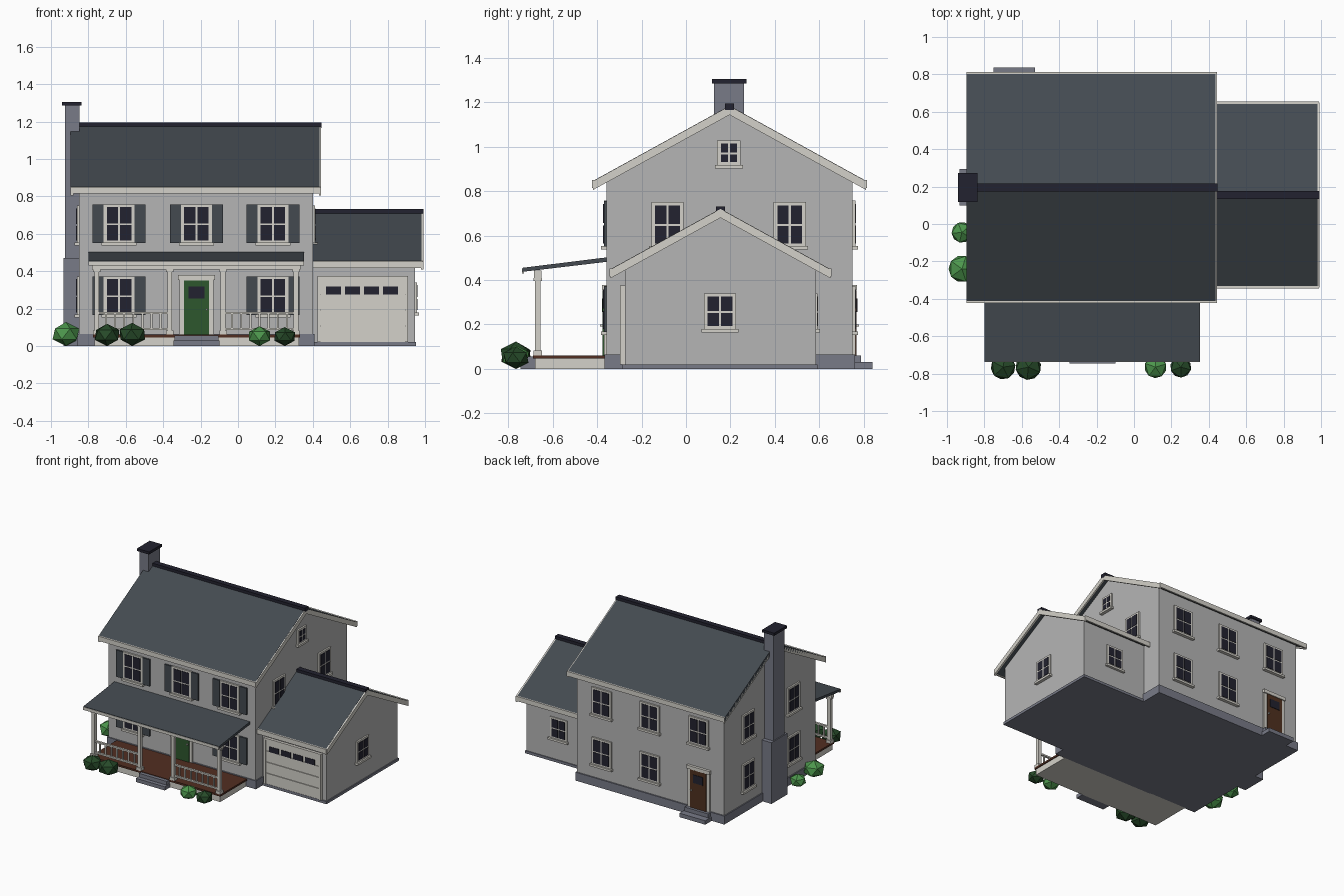
import bpy, bmesh
from mathutils import Matrix, Vector

if "Cube" in bpy.data.objects:
    bpy.data.objects.remove(bpy.data.objects["Cube"])


def material(name, rgb):
    m = bpy.data.materials.new(name)
    lin = [c / 12.92 if c <= 0.04045 else ((c + 0.055) / 1.055) ** 2.4 for c in rgb]
    m.diffuse_color = (*lin, 1)
    m.use_nodes = True
    m.node_tree.nodes["Principled BSDF"].inputs["Base Color"].default_value = m.diffuse_color
    return m


WALL = material("siding grey", (0.71, 0.71, 0.71))
TRIM = material("trim white", (0.83, 0.82, 0.79))
ROOF = material("slate", (0.265, 0.29, 0.315))
DARK = material("glass black", (0.135, 0.135, 0.185))
STONE = material("stone grey", (0.47, 0.48, 0.53))
GREEN = material("door green", (0.18, 0.34, 0.18))
DECK = material("deck brown", (0.32, 0.18, 0.13))
BROWN = material("door brown", (0.31, 0.19, 0.12))
LEAF = material("light leaf", (0.30, 0.59, 0.30))
BUSH = material("dark leaf", (0.15, 0.29, 0.16))


def finish(name, bm, mats):
    bmesh.ops.recalc_face_normals(bm, faces=bm.faces)
    me = bpy.data.meshes.new(name)
    bm.to_mesh(me)
    bm.free()
    for m in mats:
        me.materials.append(m)
    ob = bpy.data.objects.new(name, me)
    bpy.context.collection.objects.link(ob)
    return ob


def boxes(name, items):
    """One object from (low corner, high corner, material) boxes."""
    bm, mats = bmesh.new(), []
    for a, b, m in items:
        if m not in mats:
            mats.append(m)
        a, b = Vector(a), Vector(b)
        size = [abs(v) for v in b - a]
        mat = Matrix.Translation((a + b) / 2) @ Matrix.Diagonal((*size, 1))
        before = set(bm.faces)
        bmesh.ops.create_cube(bm, size=1, matrix=mat)
        for f in set(bm.faces) - before:
            f.material_index = mats.index(m)
    return finish(name, bm, mats)


def extrude_x(name, profile, x0, x1, mat):
    """Side profile (y, z) swept along x."""
    bm = bmesh.new()
    face = bm.faces.new([bm.verts.new((x0, y, z)) for y, z in profile])
    new = bmesh.ops.extrude_face_region(bm, geom=[face])["geom"]
    verts = [v for v in new if isinstance(v, bmesh.types.BMVert)]
    bmesh.ops.translate(bm, vec=(x1 - x0, 0, 0), verts=verts)
    return finish(name, bm, [mat])


# Wall faces: map (along, outward, z) to world
HX0, HX1, HY0, HY1 = -0.85, 0.40, -0.358, 0.75
GX1, GY0, GY1 = 0.945, -0.28, 0.58
FACES = {
    "front": lambda u, d, z: (u, HY0 - d, z),
    "back": lambda u, d, z: (u, HY1 + d, z),
    "right": lambda u, d, z: (HX1 + d, u, z),
    "left": lambda u, d, z: (HX0 - d, u, z),
    "garage_front": lambda u, d, z: (u, GY0 - d, z),
    "garage_back": lambda u, d, z: (u, GY1 + d, z),
    "garage_right": lambda u, d, z: (GX1 + d, u, z),
}


def on_wall(name, face, items):
    """Boxes given as (u0, u1, depth, z0, z1, material) on a wall face."""
    p = FACES[face]
    boxes(name, [(p(u0, -0.005, z0), p(u1, d, z1), m) for u0, u1, d, z0, z1, m in items])


def window(name, face, u, z0, z1, w=0.165, shutters=False):
    h, b, g = w / 2, 0.017, 0.005
    parts = [(u - h, u + h, 0.012, z0, z1, TRIM),
             (u - h - 0.01, u + h + 0.01, 0.024, z0 - 0.008, z0 + 0.008, TRIM)]
    zm = (z0 + z1) / 2
    for a, c in ((u - h + b, u - g), (u + g, u + h - b)):
        for lo, hi in ((z0 + b + 0.003, zm - g), (zm + g, z1 - b + 0.003)):
            parts.append((a, c, 0.015, lo, hi, DARK))
    if shutters:
        for s in (-1, 1):
            a, c = sorted((u + s * (h + 0.001), u + s * (h + 0.06)))
            parts.append((a, c, 0.012, z0 + 0.005, z1 - 0.002, ROOF))
    on_wall(name, face, parts)


def door(name, face, u, color):
    on_wall(name, face, [
        (u - 0.092, u + 0.092, 0.012, 0.06, 0.36, TRIM),
        (u - 0.098, u + 0.098, 0.02, 0.352, 0.378, TRIM),
        (u - 0.068, u + 0.068, 0.017, 0.06, 0.35, color),
        (u - 0.042, u + 0.042, 0.021, 0.255, 0.317, DARK),
        (u + 0.05, u + 0.06, 0.028, 0.19, 0.2, TRIM)])


def gable(name, x0, x1, yc, wall, eave, ridge, z0, slope, rakes, roof_x0):
    """Gabled body, chevron roof, barge boards, eave boards and ridge cap."""
    def chevron(half, top, t):
        low = top - half * slope
        return [(yc - half, low), (yc, top), (yc + half, low),
                (yc + half, low - t), (yc, top - t), (yc - half, low - t)]
    zw = ridge - 0.028
    low = zw - wall * slope
    extrude_x(name + "_walls", [(yc - wall, z0), (yc - wall, low), (yc, zw),
                                (yc + wall, low), (yc + wall, z0)], x0, x1, WALL)
    rx1 = x1 + 0.045
    extrude_x(name + "_roof", chevron(eave, ridge, 0.03), roof_x0, rx1 - 0.008, ROOF)
    for i, (a, b) in enumerate(rakes):
        extrude_x(f"{name}_barge_board_{i}", chevron(eave + 0.002, ridge - 0.001, 0.04), a, b, TRIM)
    ez = ridge - eave * slope
    boxes(name + "_eave_boards", [
        ((roof_x0, yc + s * (eave - 0.006), ez - 0.033),
         (rx1, yc + s * (eave + 0.006), ez + 0.003), TRIM) for s in (-1, 1)])
    boxes(name + "_ridge_cap", [((roof_x0 + 0.002, yc - 0.021, ridge - 0.02),
                                 (rx1 + 0.001, yc + 0.021, ridge + 0.01), DARK)])


# House and garage bodies
gable("house", HX0, HX1, 0.196, 0.554, 0.612, 1.184, 0.03, 0.55,
      [(-0.895, -0.88), (0.432, 0.445)], -0.895)
gable("garage", 0.39, GX1, 0.155, 0.43, 0.493, 0.721, 0.01, 0.55,
      [(0.978, 0.993)], 0.402)
boxes("foundation", [((-0.858, -0.366, 0), (0.408, 0.76, 0.064), STONE),
                     ((0.39, GY0 - 0.006, 0), (0.952, GY1 + 0.012, 0.02), STONE)])

# Windows
COLS = (-0.636, -0.222, 0.187)
for i, x in enumerate(COLS):
    window(f"front_upper_window_{i}", "front", x, 0.545, 0.757, shutters=True)
    window(f"back_upper_window_{i}", "back", x, 0.545, 0.757)
    if i != 1:
        window(f"front_lower_window_{i}", "front", x, 0.16, 0.372, shutters=True)
    if i > 0:
        window(f"back_lower_window_{i}", "back", x, 0.16, 0.372)
for i, y in enumerate((-0.083, 0.467)):
    window(f"right_window_{i}", "right", y, 0.545, 0.75, 0.145)
    window(f"left_upper_window_{i}", "left", y, 0.545, 0.75, 0.145)
    window(f"left_lower_window_{i}", "left", y, 0.16, 0.372, 0.145)
window("attic_window", "right", 0.193, 0.91, 1.028, 0.105)
window("garage_side_window", "garage_right", 0.153, 0.172, 0.34, 0.145)
window("garage_back_window", "garage_back", 0.67, 0.172, 0.34, 0.145)

# Doors
door("front_door", "front", -0.222, GREEN)
door("back_door", "back", -0.64, BROWN)
panels = [(0.425, 0.91, 0.004, 0.02, 0.372, TRIM)]
for k in range(4):
    panels.append((0.44, 0.893, 0.01, 0.024 + k * 0.085, 0.105 + k * 0.085, TRIM))
    panels.append((0.47 + k * 0.102, 0.55 + k * 0.102, 0.013, 0.275, 0.317, DARK))
for a, b in ((0.425, 0.44), (0.893, 0.91)):
    panels.append((a, b, 0.016, 0.02, 0.36, TRIM))
panels.append((0.425, 0.91, 0.016, 0.36, 0.375, TRIM))
on_wall("garage_door", "garage_front", panels)

# Chimney
boxes("chimney", [((-0.932, 0.10, 0), (-0.845, 0.294, 0.47), STONE),
                  ((-0.925, 0.127, 0.47), (-0.848, 0.262, 1.29), STONE),
                  ((-0.94, 0.117, 1.285), (-0.838, 0.272, 1.305), DARK)])

# Porch
boxes("porch_deck", [((-0.768, -0.68, 0), (0.325, -0.36, 0.046), TRIM),
                     ((-0.775, -0.688, 0.046), (0.332, -0.36, 0.06), DECK)])
extrude_x("porch_roof", [(-0.735, 0.455), (-0.355, 0.502), (-0.355, 0.482), (-0.735, 0.437)],
          -0.80, 0.353, ROOF)
boxes("porch_beam", [((-0.78, -0.683, 0.408), (0.335, -0.65, 0.443), TRIM),
                     ((-0.80, -0.738, 0.43), (0.353, -0.728, 0.452), TRIM)])
POSTS = (-0.755, -0.365, -0.08, 0.31)
boxes("porch_posts", [((x - w, -0.667 - w, a), (x + w, -0.667 + w, b), TRIM)
                      for x in POSTS
                      for w, a, b in ((0.013, 0.06, 0.42), (0.02, 0.06, 0.082), (0.019, 0.395, 0.41))])
rails = []
for a, b in (POSTS[:2], POSTS[2:]):
    for z in (0.085, 0.17):
        rails.append(((a, -0.675, z), (b, -0.659, z + 0.012), TRIM))
    n = 8
    for k in range(1, n):
        x = a + (b - a) * k / n
        rails.append(((x - 0.005, -0.672, 0.09), (x + 0.005, -0.662, 0.175), TRIM))
boxes("porch_railing", rails)

# Steps
boxes("front_steps", [((-0.345, -0.745, 0), (-0.10, -0.68, 0.028), STONE),
                      ((-0.34, -0.715, 0.028), (-0.105, -0.68, 0.056), STONE)])
boxes("back_steps", [((-0.75, 0.75, 0), (-0.53, 0.838, 0.03), STONE),
                     ((-0.74, 0.75, 0.03), (-0.54, 0.787, 0.06), STONE)])

# Bushes
for i, (x, y, r, m) in enumerate([
        (-0.92, -0.24, 0.08, LEAF), (-0.92, -0.045, 0.062, LEAF),
        (-0.70, -0.765, 0.074, BUSH), (-0.565, -0.765, 0.077, BUSH),
        (0.115, -0.765, 0.066, LEAF), (0.25, -0.765, 0.063, BUSH)]):
    bm = bmesh.new()
    mat = (Matrix.Translation((x, y, 0.8 * r)) @ Matrix.Diagonal((1, 1, 0.8, 1))
           @ Matrix.Rotation(0.7 * i, 4, "Z"))
    bmesh.ops.create_icosphere(bm, subdivisions=1, radius=r, matrix=mat)
    finish(f"bush_{i}", bm, [m])
